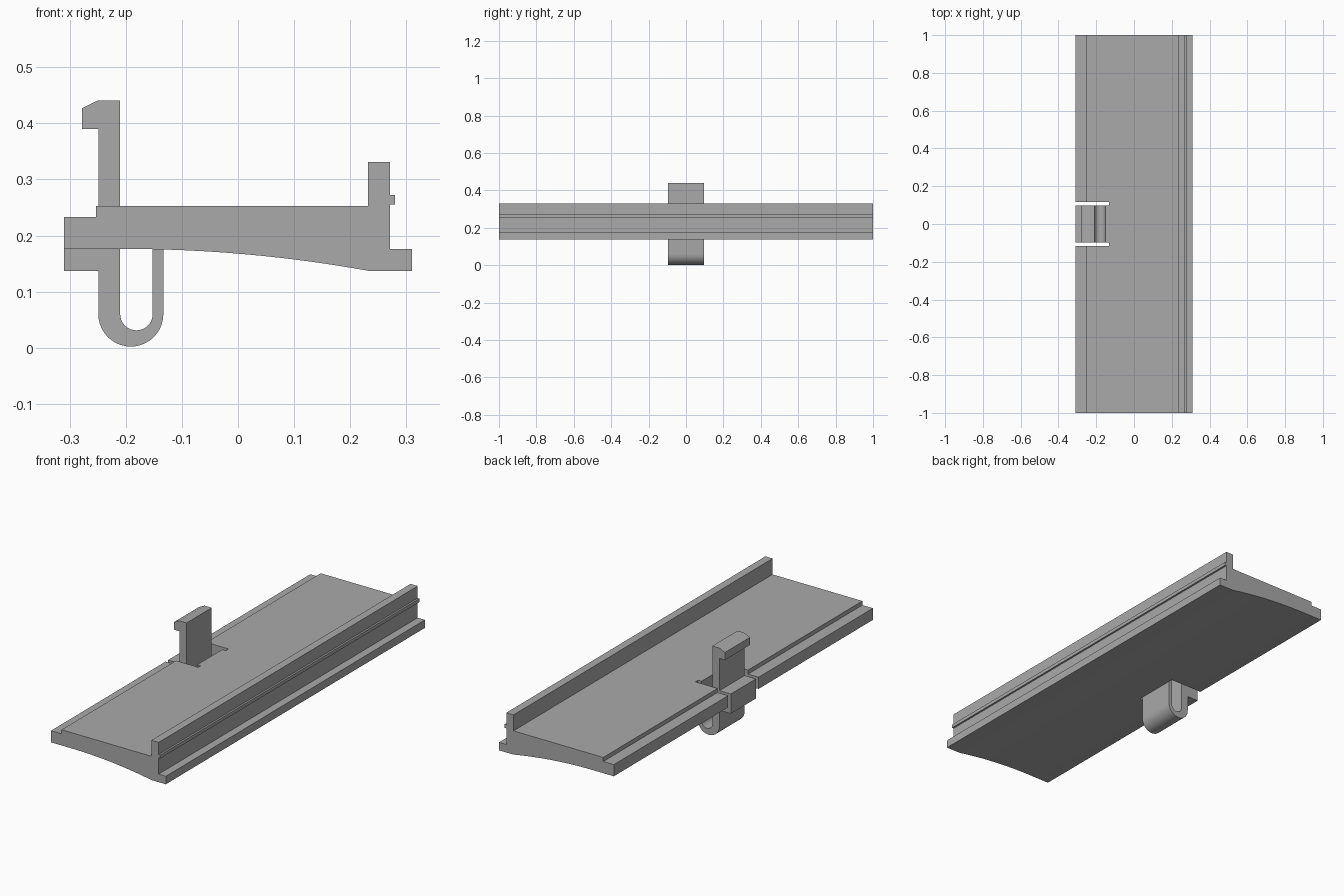
import bpy, bmesh, math

cube = bpy.data.objects.get("Cube")
if cube:
    bpy.data.objects.remove(cube)

grey = bpy.data.materials.new("light grey plastic")
grey.use_nodes = True
GREY = (0.4, 0.4, 0.4, 1)
grey.diffuse_color = GREY
grey.node_tree.nodes["Principled BSDF"].inputs["Base Color"].default_value = GREY


def extrude_profile(name, points, half):
    """Extrude an x-z outline along y, from -half to +half."""
    bm = bmesh.new()
    face = bm.faces.new([bm.verts.new((x, -half, z)) for x, z in points])
    ext = bmesh.ops.extrude_face_region(bm, geom=[face])
    moved = [v for v in ext["geom"] if isinstance(v, bmesh.types.BMVert)]
    bmesh.ops.translate(bm, verts=moved, vec=(0, 2 * half, 0))
    bmesh.ops.recalc_face_normals(bm, faces=bm.faces[:])
    mesh = bpy.data.meshes.new(name)
    bm.to_mesh(mesh)
    bm.free()
    mesh.materials.append(grey)
    obj = bpy.data.objects.new(name, mesh)
    bpy.context.collection.objects.link(obj)
    return obj


def activate(obj):
    bpy.ops.object.select_all(action="DESELECT")
    obj.select_set(True)
    bpy.context.view_layer.objects.active = obj


def half_circle(cx, cz, r, start, end, steps=20):
    angles = [math.radians(start + (end - start) * i / steps) for i in range(steps + 1)]
    return [(cx + r * math.cos(a), cz + r * math.sin(a)) for a in angles]


# Cover panel: bowed underside, rim with bead on the left, step on the right
STEPS = 16
LEG = -0.133
underside = [(-0.2 + 0.433 * t, 0.176 - 0.039 * t * t)
             for t in (i / STEPS for i in range(STEPS + 1))]
panel = extrude_profile("cover_panel", [(-0.31, 0.176)] + underside + [
    (0.31, 0.137), (0.31, 0.176), (0.271, 0.176),
    (0.271, 0.255), (0.28, 0.255), (0.28, 0.272), (0.271, 0.272),
    (0.271, 0.331), (0.232, 0.331), (0.232, 0.253),
    (-0.253, 0.253), (-0.253, 0.233), (-0.31, 0.233)], 1.0)

# Notch that frees the clip from the panel
cutter = extrude_profile("notch_cutter", [
    (-0.4, 0.05), (LEG, 0.05), (LEG, 0.4), (-0.4, 0.4)], 0.117)
cutter.hide_render = True
cut = panel.modifiers.new("notch", "BOOLEAN")
cut.operation = "DIFFERENCE"
cut.solver = "EXACT"
cut.object = cutter
activate(panel)
bpy.ops.object.modifier_apply(modifier=cut.name)
bpy.data.objects.remove(cutter)

# Spring clip: thumb tab, U-shaped spring and hooked latch
clip = extrude_profile("spring_clip", [(-0.31, 0.137), (-0.249, 0.137)]
    + half_circle(-0.191, 0.06, 0.058, 180, 360)
    + [(LEG, 0.253), (-0.152, 0.253)]
    + half_circle(-0.181, 0.06, 0.029, 0, -180)
    + [(-0.21, 0.441), (-0.249, 0.441), (-0.278, 0.427),
       (-0.278, 0.39), (-0.249, 0.39), (-0.249, 0.233), (-0.31, 0.233)], 0.097)

for part in (panel, clip):
    activate(part)
    bpy.ops.object.shade_smooth_by_angle(angle=math.radians(30))
